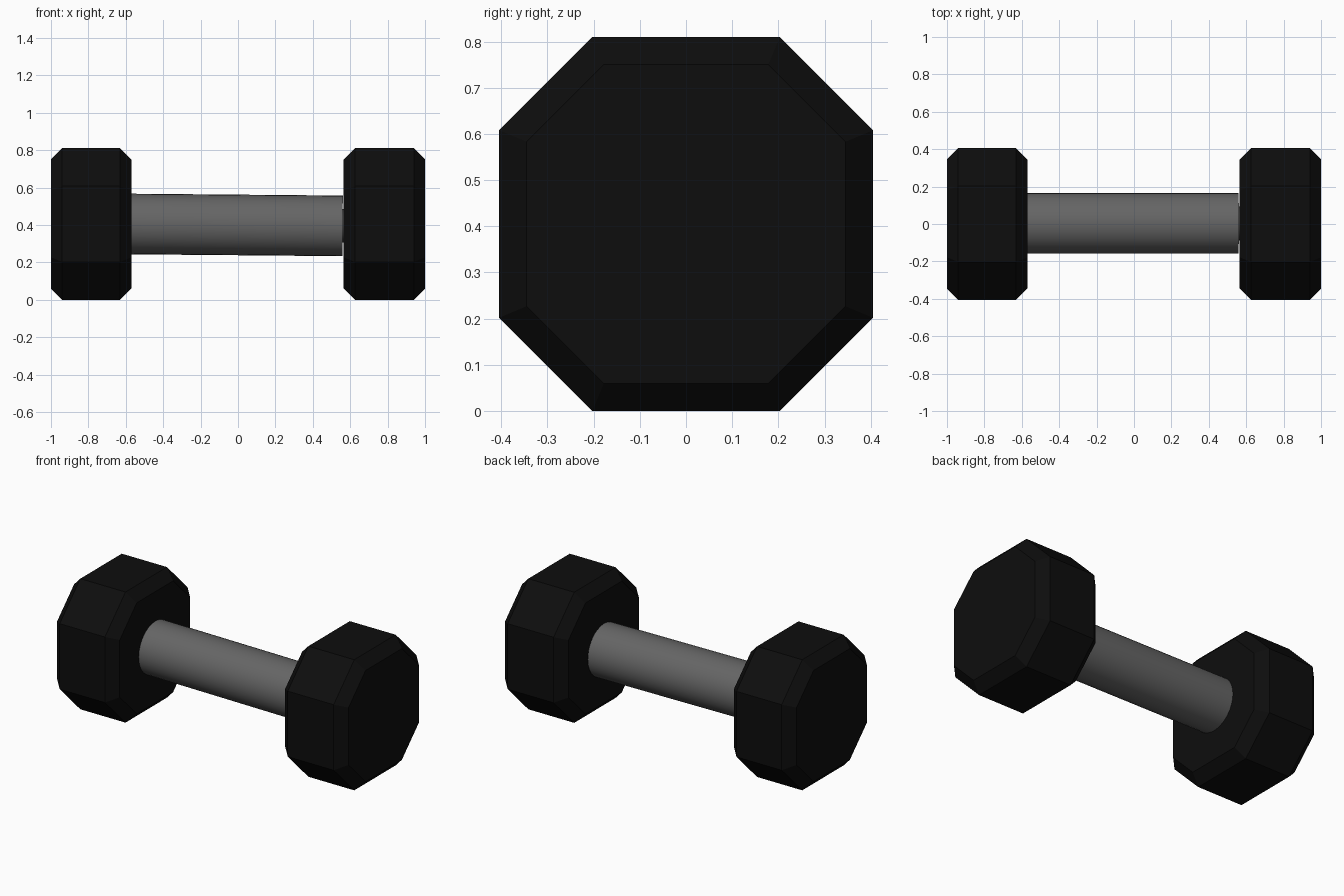
import bpy
import bmesh
import math
from mathutils import Vector

if "Cube" in bpy.data.objects:
    bpy.data.objects.remove(bpy.data.objects["Cube"])

CZ = 0.405  # height of the dumbbell axis


def material(name, value):
    m = bpy.data.materials.new(name)
    m.diffuse_color = (value, value, value, 1)
    m.use_nodes = True
    m.node_tree.nodes["Principled BSDF"].inputs["Base Color"].default_value = m.diffuse_color
    return m


rubber = material("black_rubber", 0.004)
steel = material("dark_steel", 0.13)


def octagon(wide, narrow):
    return [(narrow, wide), (wide, narrow), (wide, -narrow), (narrow, -wide),
            (-narrow, -wide), (-wide, -narrow), (-wide, narrow), (-narrow, wide)]


# Octagonal head with chamfered rims, lofted along x
def head(name, x0, x1):
    sections = [(x0, 0.345, 0.178), (x0 + 0.06, 0.405, 0.203),
                (x1 - 0.06, 0.405, 0.203), (x1, 0.345, 0.178)]
    bm = bmesh.new()
    rings = [[bm.verts.new((x, y, CZ + z)) for y, z in octagon(w, n)]
             for x, w, n in sections]
    for a, b in zip(rings, rings[1:]):
        for i in range(8):
            j = (i + 1) % 8
            bm.faces.new((a[i], a[j], b[j], b[i]))
    bm.faces.new(rings[0])
    bm.faces.new(rings[-1])
    bmesh.ops.recalc_face_normals(bm, faces=bm.faces)
    mesh = bpy.data.meshes.new(name)
    bm.to_mesh(mesh)
    bm.free()
    mesh.materials.append(rubber)
    bpy.context.collection.objects.link(bpy.data.objects.new(name, mesh))


# Smooth round bar between two points
def bar(name, start, end, radius):
    a, b = Vector(start), Vector(end)
    bpy.ops.mesh.primitive_cylinder_add(vertices=32, radius=radius,
                                        depth=(b - a).length, location=(a + b) / 2)
    ob = bpy.context.object
    ob.name = name
    ob.rotation_euler = (b - a).to_track_quat('Z', 'Y').to_euler()
    ob.data.materials.append(steel)
    bpy.ops.object.shade_smooth_by_angle(angle=math.radians(30))


head("left_head", -1.0, -0.57)
head("right_head", 0.565, 1.0)

# Handle droops very slightly and stops just short of the right head
bar("handle", (-0.575, 0.003, 0.405), (0.559, 0.003, 0.395), 0.162)
bar("handle_pin", (0.54, 0.003, 0.395), (0.58, 0.003, 0.395), 0.09)
